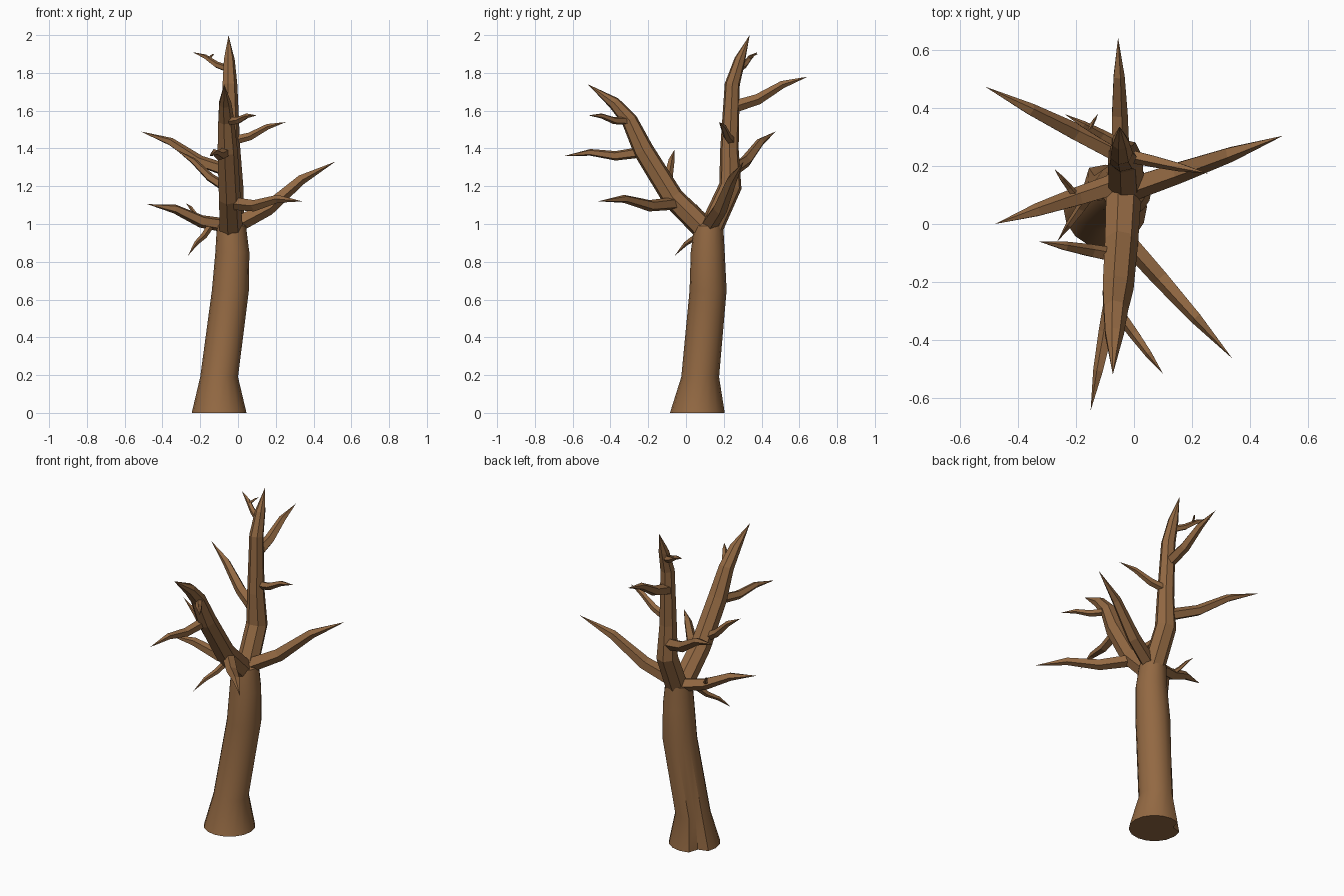
import bpy, bmesh, math
from mathutils import Vector

if "Cube" in bpy.data.objects:
    bpy.data.objects.remove(bpy.data.objects["Cube"])

bark = bpy.data.materials.new("bark")
bark.diffuse_color = (0.29, 0.14, 0.055, 1)
bark.use_nodes = True
bark.node_tree.nodes["Principled BSDF"].inputs["Base Color"].default_value = bark.diffuse_color


def finish(bm, name, smooth_angle=None):
    bmesh.ops.recalc_face_normals(bm, faces=bm.faces[:])
    me = bpy.data.meshes.new(name)
    bm.to_mesh(me)
    bm.free()
    ob = bpy.data.objects.new(name, me)
    bpy.context.collection.objects.link(ob)
    me.materials.append(bark)
    if smooth_angle:
        bpy.ops.object.select_all(action='DESELECT')
        ob.select_set(True)
        bpy.context.view_layer.objects.active = ob
        bpy.ops.object.shade_smooth_by_angle(angle=math.radians(smooth_angle))
    return ob


def bridge(bm, a, b):
    n = len(a)
    for i in range(n):
        bm.faces.new((a[i], a[(i + 1) % n], b[(i + 1) % n], b[i]))


def limb(name, pts, radii, sides=5):
    """Tapered tube along pts, ending in a sharp point."""
    pts = [Vector(p) for p in pts]
    bm = bmesh.new()
    rings = []
    u = Vector((1, 0, 0)) if sides > 5 else (pts[1] - pts[0]).cross(Vector((0, 0, 1)))
    for i, p in enumerate(pts[:-1]):
        t = (pts[i + 1] - pts[max(i - 1, 0)]).normalized()
        u = (u - t * u.dot(t)).normalized()
        v = t.cross(u)
        angles = [math.tau * k / sides for k in range(sides)]
        rings.append([bm.verts.new(p + (u * math.cos(a) + v * math.sin(a)) * radii[i])
                      for a in angles])
    for a, b in zip(rings, rings[1:]):
        bridge(bm, a, b)
    tip = bm.verts.new(pts[-1])
    last = rings[-1]
    for k in range(sides):
        bm.faces.new((last[k], last[(k + 1) % sides], tip))
    bm.faces.new(rings[0])
    return finish(bm, name)


def branch(name, base, tip, r):
    """Slightly wavy side branch: dips near the base, lifts near the tip."""
    base, tip = Vector(base), Vector(tip)
    wave = Vector((0, 0, 0.03 * (tip - base).length))
    limb(name, [base, base.lerp(tip, 0.33) - wave, base.lerp(tip, 0.66) + wave, tip],
         [r, r * 0.88, r * 0.62])


# Trunk: leaning stacked rings with a flared foot and a cleft at the back left
SIDES = 16
bm = bmesh.new()
rings = []
for z, cx, cy, r in ((0, -0.1, 0.06, 0.145), (0.19, -0.1, 0.075, 0.1),
                     (0.65, -0.04, 0.117, 0.098), (0.85, -0.03, 0.115, 0.09),
                     (0.99, -0.035, 0.12, 0.077), (1.03, -0.035, 0.12, 0.035)):
    cleft = max(0, 0.28 - 0.6 * z)
    ring = []
    for k in range(SIDES):
        a = math.tau * k / SIDES
        f = r * (1 - cleft) if k == 6 else r
        ring.append(bm.verts.new((cx + f * math.cos(a), cy + f * math.sin(a), z)))
    rings.append(ring)
for a, b in zip(rings, rings[1:]):
    bridge(bm, a, b)
bm.faces.new(rings[0])
bm.faces.new(rings[-1])
finish(bm, "trunk", 26)

# Two main boughs of the fork, given as side profiles (y, z, radius)
back = ((0.12, 0.95, 0.065), (0.235, 1.2, 0.062), (0.23, 1.4, 0.05),
        (0.245, 1.74, 0.041), (0.285, 1.87, 0.03), (0.337, 2, 0))
limb("back_bough", [(-0.03 - 0.02 * (z - 1), y, z) for y, z, r in back],
     [r for y, z, r in back], 7)
front = ((0.1, 0.97, 0.064), (-0.07, 1.14, 0.06), (-0.225, 1.39, 0.056),
         (-0.3, 1.55, 0.044), (-0.38, 1.64, 0.034), (-0.52, 1.74, 0))
limb("front_bough", [(-0.04 - 0.045 * (z - 1), y, z) for y, z, r in front],
     [r for y, z, r in front], 7)

# Side branches: base, tip, base radius
branch("low_right_branch", (-0.02, 0.12, 0.99), (0.515, 0.305, 1.33), 0.045)
branch("low_front_branch", (-0.03, -0.05, 1.11), (0.34, -0.465, 1.12), 0.036)
branch("low_left_branch", (-0.05, 0.14, 0.99), (-0.48, 0, 1.105), 0.04)
branch("back_left_branch", (-0.05, 0.24, 1.28), (-0.515, 0.475, 1.49), 0.036)
branch("upper_right_branch", (-0.03, 0.24, 1.44), (0.255, 0.175, 1.54), 0.025)
branch("upper_back_branch", (-0.05, 0.25, 1.62), (-0.055, 0.645, 1.78), 0.034)
branch("top_left_branch", (-0.05, 0.275, 1.82), (-0.24, 0.38, 1.91), 0.02)
branch("front_tip_branch", (-0.05, -0.31, 1.545), (0.1, -0.517, 1.575), 0.022)
branch("front_left_branch", (-0.07, -0.24, 1.38), (-0.15, -0.645, 1.36), 0.03)
branch("middle_left_branch", (-0.06, -0.11, 1.19), (-0.33, -0.06, 1.395), 0.027)
branch("drooping_twig", (-0.14, 0.115, 1), (-0.265, -0.06, 0.832), 0.02)
branch("low_left_twig", (-0.2, 0.095, 1.025), (-0.275, 0.19, 1.11), 0.014)
branch("top_left_twig", (-0.155, 0.33, 1.88), (-0.125, 0.38, 1.9), 0.008)
